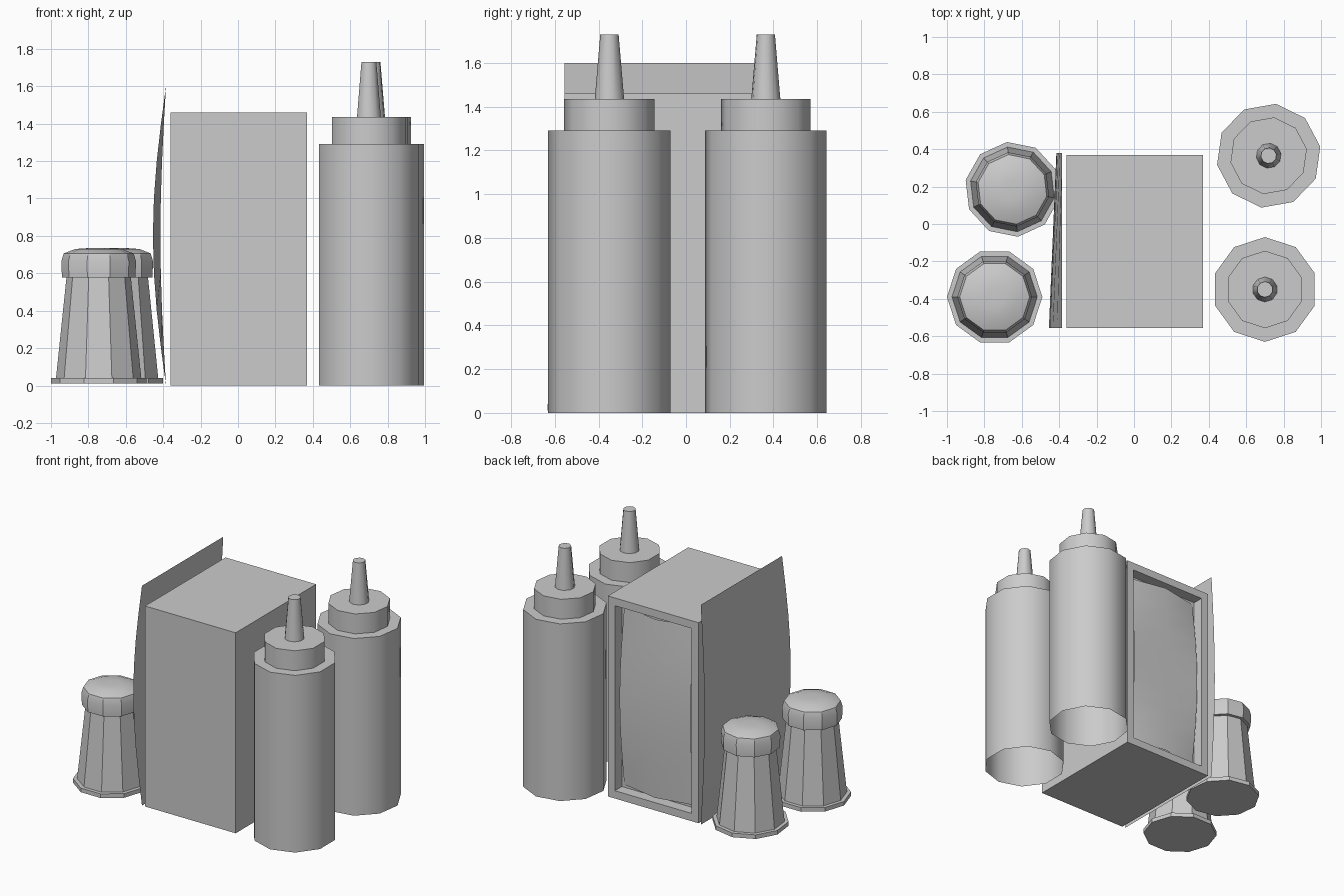
import bpy, bmesh, math
from mathutils import Vector

if "Cube" in bpy.data.objects:
    bpy.data.objects.remove(bpy.data.objects["Cube"])


def finish(name, bm, smooth=None):
    me = bpy.data.meshes.new(name)
    bm.to_mesh(me)
    bm.free()
    ob = bpy.data.objects.new(name, me)
    bpy.context.collection.objects.link(ob)
    if smooth:
        bpy.ops.object.select_all(action='DESELECT')
        ob.select_set(True)
        bpy.context.view_layer.objects.active = ob
        bpy.ops.object.shade_smooth_by_angle(angle=math.radians(smooth))
    return ob


def lathe(name, profile, loc, turn, sides=10, bottom=True, smooth=None):
    """Revolve (radius, z) points; the top is always capped."""
    bm = bmesh.new()
    rings = []
    for r, z in profile:
        angles = [math.radians(turn) + 2 * math.pi * i / sides for i in range(sides)]
        rings.append([bm.verts.new((loc[0] + r * math.cos(a), loc[1] + r * math.sin(a), z))
                      for a in angles])
    for lo, hi in zip(rings, rings[1:]):
        for i in range(sides):
            j = (i + 1) % sides
            bm.faces.new((lo[i], lo[j], hi[j], hi[i]))
    bm.faces.new(rings[-1])
    if bottom:
        bm.faces.new(rings[0][::-1])
    return finish(name, bm, smooth)


def sheet(name, point, cols, rows, smooth):
    """Grid surface from point(u, v)."""
    bm = bmesh.new()
    g = [[bm.verts.new(point(i / cols, j / rows)) for j in range(rows + 1)]
         for i in range(cols + 1)]
    for i in range(cols):
        for j in range(rows):
            bm.faces.new((g[i][j], g[i + 1][j], g[i + 1][j + 1], g[i][j + 1]))
    return finish(name, bm, smooth)


# Squeeze bottles: open-bottomed body, cap and tapered nozzle in one profile
bottle = [(0.28, 0), (0.28, 1.29), (0.207, 1.29), (0.207, 1.435),
          (0.067, 1.435), (0.042, 1.73)]
for name, loc, turn in (("front_bottle", (0.70, -0.35), 90),
                        ("back_bottle", (0.72, 0.365), 82)):
    lathe(name, bottle, loc, turn, bottom=False, smooth=40)

# Shakers: flanged faceted glass with a domed cap
glass = [(0.255, 0.01), (0.255, 0.04), (0.228, 0.04), (0.172, 0.58)]
cap = [(0.172, 0.577), (0.196, 0.577), (0.2, 0.663), (0.187, 0.706),
       (0.125, 0.73), (0.05, 0.735)]
for name, loc, turn in (("front_shaker", (-0.745, -0.39), 0),
                        ("back_shaker", (-0.65, 0.185), 24.6)):
    lathe(name + "_glass", glass, loc, turn)
    lathe(name + "_cap", cap, loc, turn, smooth=33)

# Napkin dispenser: box with a framed recess in the back
X0, X1, Y0, Y1, H = -0.36, 0.37, -0.555, 0.37, 1.46
bm = bmesh.new()
bmesh.ops.create_cube(bm, size=1)
for v in bm.verts:
    v.co = Vector((X0 if v.co.x < 0 else X1, Y0 if v.co.y < 0 else Y1, 0 if v.co.z < 0 else H))
bm.normal_update()
back = max(bm.faces, key=lambda f: f.normal.y)
bmesh.ops.inset_region(bm, faces=[back], thickness=0.08)
pushed = bmesh.ops.extrude_discrete_faces(bm, faces=[back])["faces"]
for v in pushed[0].verts:
    v.co.y -= 0.08
finish("napkin_dispenser", bm)


# Napkins: two panels meeting at a centre crease, sides bowed outward
def napkin_point(u, v):
    side = abs(2 * u - 1)
    depth = 0.02 + 0.055 * side * (1 - math.sin(math.pi * v))
    return (X1 - 0.08 - u * (X1 - X0 - 0.16), Y1 - depth, 0.08 + v * (H - 0.16))


sheet("napkins", napkin_point, 2, 8, 20)


# Menu card: thin bowed sheet standing against the dispenser's left side
def menu_point(u, v):
    bow = 0.07 - 0.04 * u
    return (-0.385 - bow * math.sin(math.pi * v), -0.555 + 0.935 * u, 1.6 * v)


sheet("menu_card", menu_point, 1, 8, 30)
